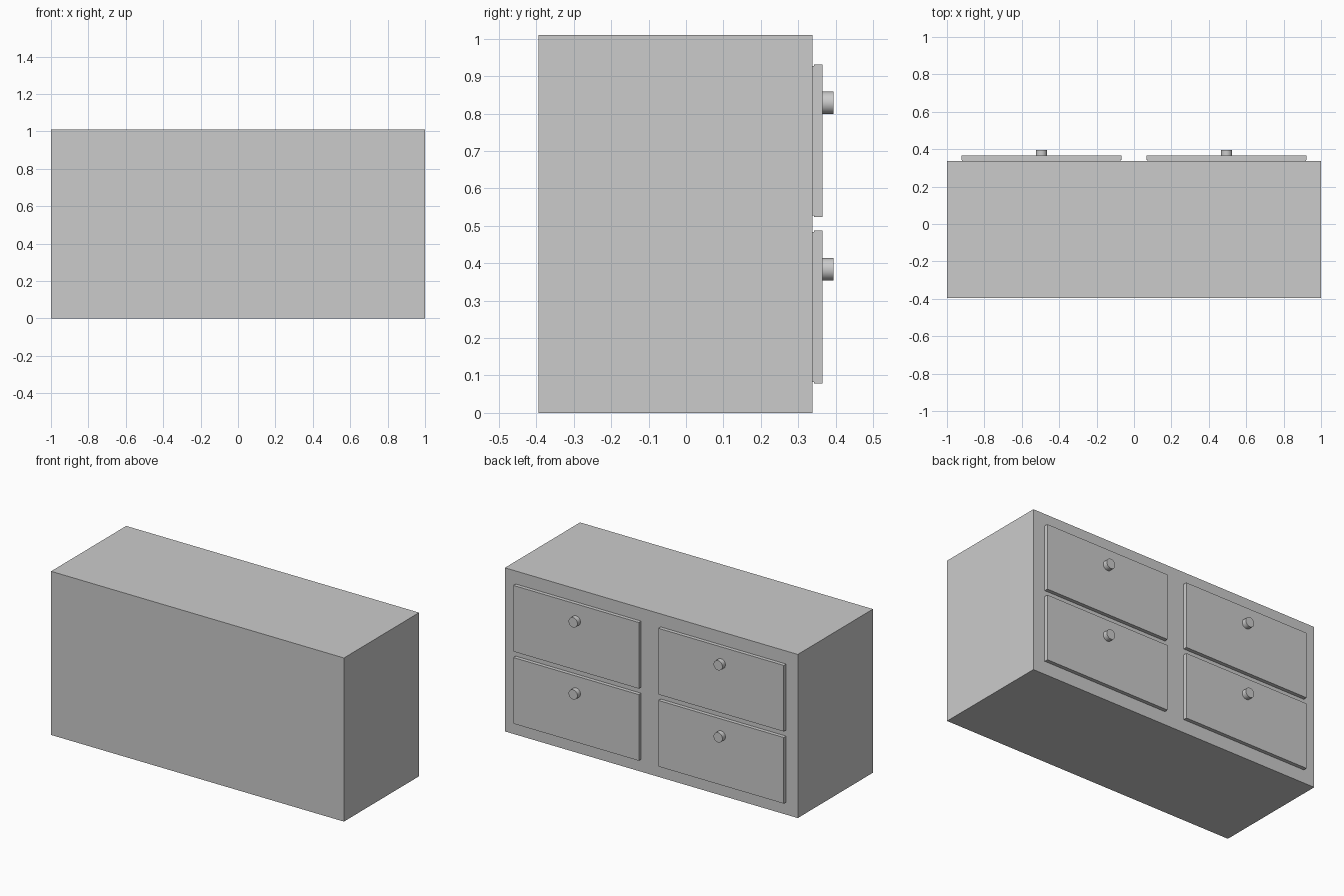
import bpy, math

if "Cube" in bpy.data.objects:
    bpy.data.objects.remove(bpy.data.objects["Cube"])


def box(name, x, y, z):
    bpy.ops.mesh.primitive_cube_add(
        size=1, location=[(a + b) / 2 for a, b in (x, y, z)])
    ob = bpy.context.object
    ob.name = name
    ob.scale = [b - a for a, b in (x, y, z)]
    bpy.ops.object.transform_apply(location=False, rotation=False, scale=True)
    return ob


# Cabinet carcass
box("cabinet_body", (-1, 1), (-0.395, 0.338), (0, 1.01))

# Four drawers: thin recessed backing, front panel, round knob
for side, cx in (("left", -0.495), ("right", 0.495)):
    for row, cz in (("lower", 0.283), ("upper", 0.728)):
        tag = f"{row}_{side}"
        hw, hh, gap = 0.428, 0.204, 0.004
        box(f"drawer_backing_{tag}", (cx - hw + gap, cx + hw - gap),
            (0.334, 0.343), (cz - hh + gap, cz + hh - gap))
        box(f"drawer_front_{tag}", (cx - hw, cx + hw),
            (0.342, 0.365), (cz - hh, cz + hh))
        bpy.ops.mesh.primitive_cylinder_add(
            vertices=32, radius=0.03, depth=0.034,
            location=(cx, 0.378, cz + 0.101), rotation=(math.pi / 2, 0, 0))
        bpy.context.object.name = f"drawer_knob_{tag}"
        bpy.ops.object.shade_smooth_by_angle()
